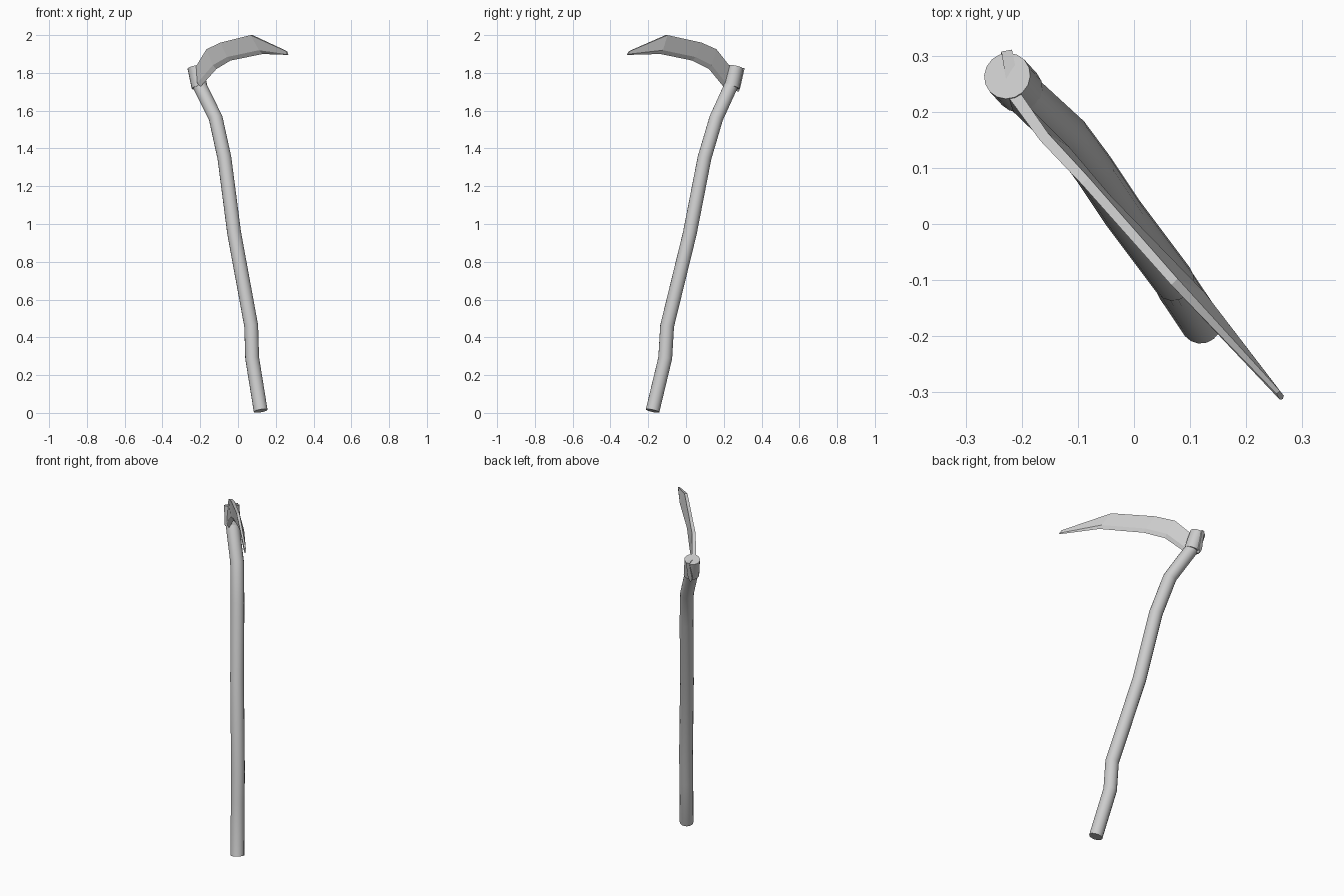
import bpy, bmesh, math
from mathutils import Vector

if "Cube" in bpy.data.objects:
    bpy.data.objects.remove(bpy.data.objects["Cube"])


def loft(name, rings):
    """Skin a list of closed rings with quads and cap both ends."""
    bm = bmesh.new()
    loops = [[bm.verts.new(p) for p in ring] for ring in rings]
    n = len(loops[0])
    for a, b in zip(loops, loops[1:]):
        for i in range(n):
            j = (i + 1) % n
            bm.faces.new((a[i], a[j], b[j], b[i]))
    bm.faces.new(loops[0])
    bm.faces.new(loops[-1])
    bmesh.ops.recalc_face_normals(bm, faces=bm.faces)
    mesh = bpy.data.meshes.new(name)
    bm.to_mesh(mesh)
    bm.free()
    obj = bpy.data.objects.new(name, mesh)
    bpy.context.collection.objects.link(obj)
    return obj


def tube(name, path, radius, sides=16):
    """Round bar along a path that lies in one upright plane."""
    pts = [Vector(p) for p in path]
    run = pts[-1] - pts[0]
    side = Vector((run.y, -run.x, 0)).normalized()
    rings = []
    for i, p in enumerate(pts):
        t = Vector((0, 0, 0))
        if i > 0:
            t += (p - pts[i - 1]).normalized()
        if i < len(pts) - 1:
            t += (pts[i + 1] - p).normalized()
        out = side.cross(t).normalized()
        rings.append([p + radius * (math.cos(a) * side + math.sin(a) * out)
                      for a in (2 * math.pi * k / sides for k in range(sides))])
    obj = loft(name, rings)
    bpy.ops.object.select_all(action='DESELECT')
    bpy.context.view_layer.objects.active = obj
    obj.select_set(True)
    bpy.ops.object.shade_smooth_by_angle(angle=math.radians(40))
    return obj


# Crooked wooden handle
tube("handle", [(0.12, -0.177, 0.011), (0.075, -0.11, 0.29), (0.07, -0.10, 0.46),
                (-0.02, 0.02, 0.95), (-0.072, 0.098, 1.35), (-0.118, 0.16, 1.56),
                (-0.205, 0.240, 1.735)], 0.037)

# Collar that clamps the blade
tube("collar", [(-0.204, 0.240, 1.725), (-0.226, 0.264, 1.83)], 0.042)

# Blade sections: spine point, cutting-edge point, half thickness
sections = [
    ((-0.227, 0.309, 1.825), (-0.227, 0.280, 1.70), 0.012),
    ((-0.212, 0.228, 1.835), (-0.200, 0.200, 1.725), 0.014),
    ((-0.160, 0.155, 1.925), (-0.115, 0.122, 1.820), 0.012),
    ((-0.087, 0.077, 1.960), (-0.040, 0.034, 1.865), 0.011),
    ((0.072, -0.103, 2.000), (0.130, -0.135, 1.900), 0.010),
    ((0.257, -0.300, 1.915), (0.265, -0.312, 1.895), 0.005),
]
rings = []
for i, (spine, edge, half) in enumerate(sections):
    s, e = Vector(spine), Vector(edge)
    a = Vector(sections[max(i - 1, 0)][0])
    b = Vector(sections[min(i + 1, len(sections) - 1)][0])
    d = b - a
    w = Vector((d.y, -d.x, 0)).normalized() * half
    shoulder = s.lerp(e, 0.8)
    rings.append([s + w * 0.8, shoulder + w, e, shoulder - w, s - w * 0.8])
loft("blade", rings)
